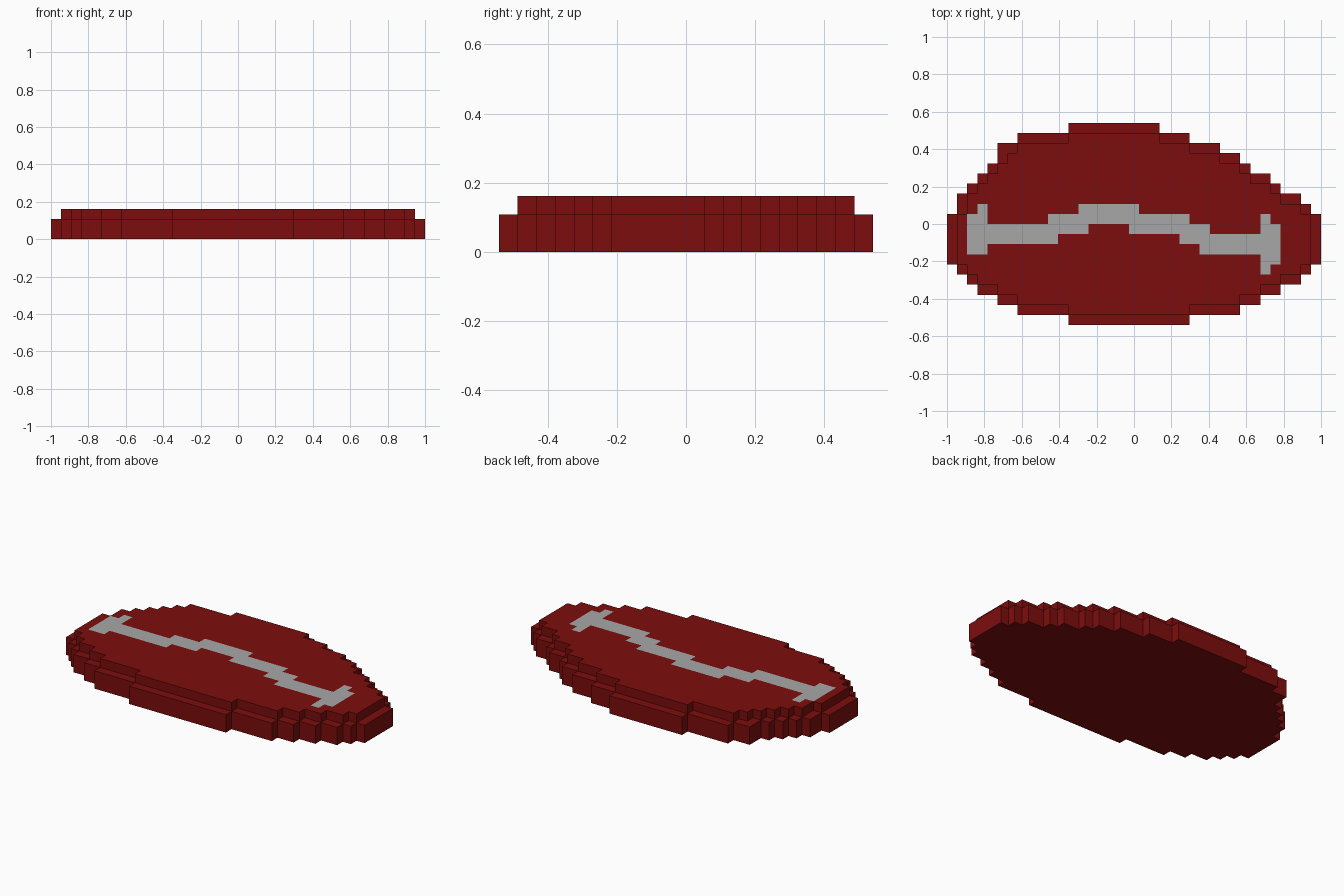
import bpy, bmesh

cube = bpy.data.objects.get("Cube")
if cube:
    bpy.data.objects.remove(cube, do_unlink=True)

COLS, ROWS = 37, 20
V = 2 / COLS                      # size of one block


def make_material(name, rgb):
    mat = bpy.data.materials.new(name)
    mat.use_nodes = True
    mat.diffuse_color = (*rgb, 1)
    bsdf = mat.node_tree.nodes["Principled BSDF"]
    bsdf.inputs["Base Color"].default_value = (*rgb, 1)
    bsdf.inputs["Roughness"].default_value = 0.9
    return mat


# Outline of the slab: first and last column of each row, back to front
SPANS = [(12, 21), (7, 24), (5, 27), (5, 29), (4, 30), (3, 32), (2, 33),
         (1, 35), (1, 36)] + [(0, 37)] * 5 + [(1, 36), (2, 35), (3, 33),
         (5, 31), (7, 29), (12, 24)]
# Bone marking on top: row -> column spans
BONE = {8: [(3, 4), (13, 19)], 9: [(2, 4), (10, 24), (31, 32)],
        10: [(2, 14), (18, 26), (31, 33)], 11: [(2, 11), (23, 33)],
        12: [(2, 4), (25, 33)], 13: [(31, 33)], 14: [(31, 32)]}
SIDES = ((1, 0), (0, 1), (-1, 0), (0, -1))

base = {(c, r) for r, (a, b) in enumerate(SPANS) for c in range(a, b)}
# The upper step is the base shrunk by one block all round
upper = {(c, r) for c, r in base
         if all((c + i, r + j) in base for i, j in SIDES)}
bone = {(c, r) for r, spans in BONE.items() for a, b in spans
        for c in range(a, b)}

bm = bmesh.new()
corners = {}


def vert(c, r, z):
    """Shared block corner; row numbers run from back to front."""
    if (c, r, z) not in corners:
        corners[c, r, z] = bm.verts.new(
            (c * V - 1, (ROWS / 2 - r) * V, z * V))
    return corners[c, r, z]


def cap(c, r, z, up, mat=0):
    ring = [(c, r + 1), (c + 1, r + 1), (c + 1, r), (c, r)]
    if not up:
        ring.reverse()
    bm.faces.new([vert(x, y, z) for x, y in ring]).material_index = mat


def walls(cells, z0, z1):
    """Upright faces wherever a block has no neighbour."""
    for c, r in sorted(cells):
        edges = {(1, 0): ((c + 1, r + 1), (c + 1, r)),
                 (0, 1): ((c, r + 1), (c + 1, r + 1)),
                 (-1, 0): ((c, r), (c, r + 1)),
                 (0, -1): ((c + 1, r), (c, r))}
        for (i, j), (p, q) in edges.items():
            if (c + i, r + j) not in cells:
                bm.faces.new([vert(*p, z0), vert(*q, z0),
                              vert(*q, z1), vert(*p, z1)])


# Underside, step ledge and top, with the bone as coloured top faces
for cell in sorted(base):
    cap(*cell, 0, False)
    if cell in upper:
        cap(*cell, 3, True, 1 if cell in bone else 0)
    else:
        cap(*cell, 2, True)
walls(base, 0, 2)
walls(upper, 2, 3)

# Join flat neighbours of one colour into large faces
bmesh.ops.dissolve_limit(bm, angle_limit=0.01, verts=bm.verts[:],
                         edges=bm.edges[:], delimit={'MATERIAL'})

mesh = bpy.data.meshes.new("steak_slab")
bm.to_mesh(mesh)
bm.free()
mesh.materials.append(make_material("dark red meat", (0.205, 0.004, 0.004)))
mesh.materials.append(make_material("pale grey bone", (0.39, 0.39, 0.39)))
steak = bpy.data.objects.new("steak_slab", mesh)
bpy.context.collection.objects.link(steak)
